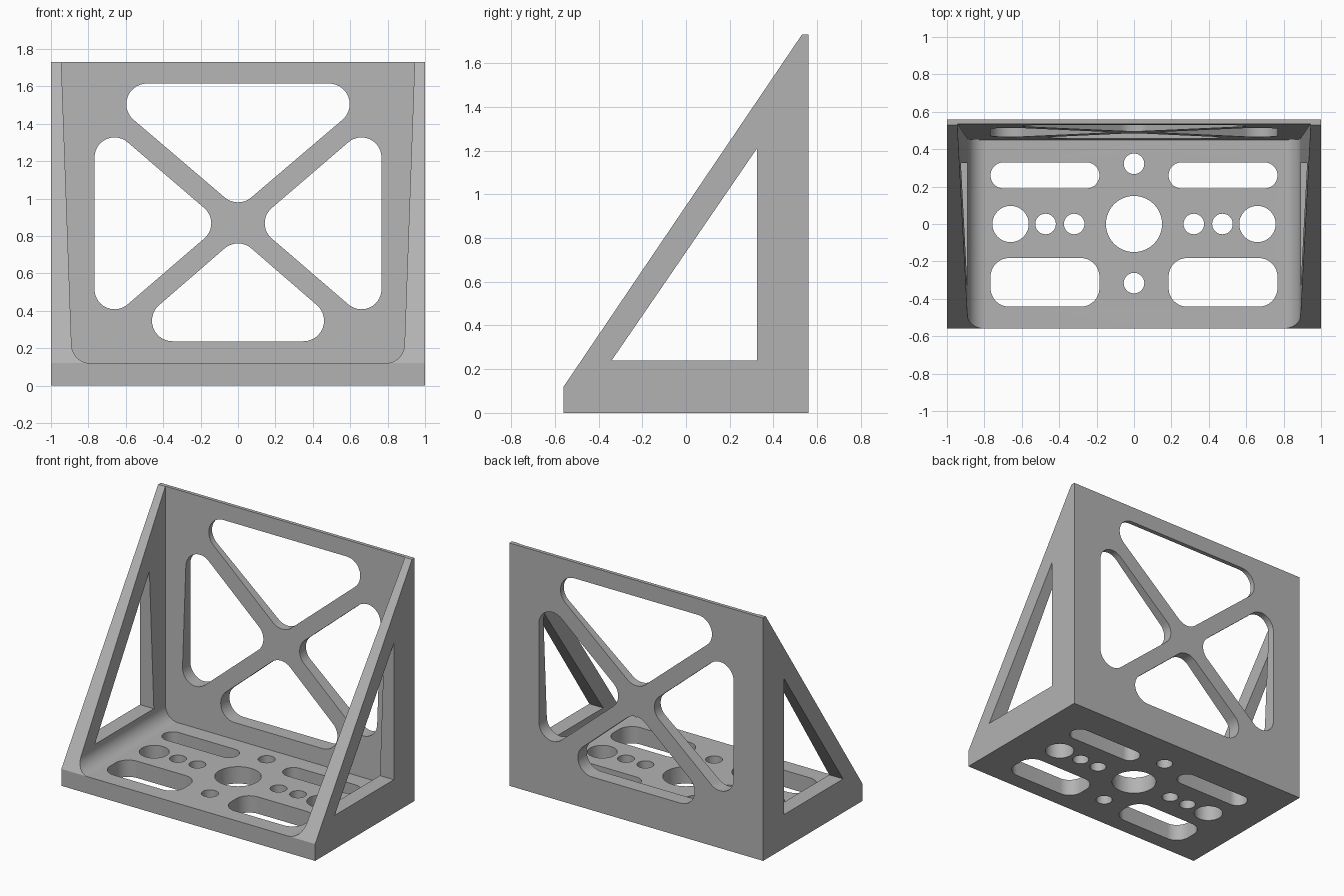
import bpy, bmesh, math
from mathutils import Vector

default = bpy.data.objects.get("Cube")
if default:
    bpy.data.objects.remove(default, do_unlink=True)

grey = bpy.data.materials.new("mid grey")
grey.use_nodes = True
GREY = (0.45, 0.45, 0.45, 1)
grey.diffuse_color = GREY
grey.node_tree.nodes["Principled BSDF"].inputs["Base Color"].default_value = GREY

# How a 2D outline point plus a depth becomes a 3D point, per extrusion axis
PLACE = {
    "x": lambda u, v, d: (d, u, v),
    "y": lambda u, v, d: (u, d, v),
    "z": lambda u, v, d: (u, v, d),
}


def rounded(centres, r, steps=14):
    """Outline around equal circles at counter-clockwise centres."""
    pts, n = [], len(centres)
    for i in range(n):
        prev, c, nxt = (Vector(centres[(i + k) % n]) for k in (-1, 0, 1))
        e1, e2 = c - prev, nxt - c
        a = math.atan2(-e1.x, e1.y)
        a = math.atan2(e1.y, e1.x) - math.pi / 2
        sweep = (math.atan2(e2.y, e2.x) - math.pi / 2 - a) % (2 * math.pi)
        for k in range(steps + 1):
            t = a + sweep * k / steps
            pts.append((c.x + r * math.cos(t), c.y + r * math.sin(t)))
    return pts


def circle(x, y, r, n=40):
    return [(x + r * math.cos(math.tau * k / n), y + r * math.sin(math.tau * k / n))
            for k in range(n)]


def box_outline(x0, x1, y0, y1, r):
    """Rounded rectangle, or a slot when the radius is half its height."""
    x0, x1, y0, y1 = x0 + r, x1 - r, y0 + r, y1 - r
    if y1 - y0 < 0.001:
        return rounded([(x0, y0), (x1, y0)], r, 20)
    return rounded([(x0, y0), (x1, y0), (x1, y1), (x0, y1)], r)


def mirrored(outline):
    return [(-u, v) for u, v in reversed(outline)]


def prisms(name, outlines, axis, near, far):
    """Extrude outlines along an axis; far may depend on the outline point."""
    bm = bmesh.new()
    place = PLACE[axis]
    for outline in outlines:
        a = [bm.verts.new(place(u, v, near)) for u, v in outline]
        b = [bm.verts.new(place(u, v, far(u, v) if callable(far) else far))
             for u, v in outline]
        bm.faces.new(a)
        bm.faces.new(b[::-1])
        for i in range(len(a)):
            j = (i + 1) % len(a)
            bm.faces.new((a[j], a[i], b[i], b[j]))
    bmesh.ops.recalc_face_normals(bm, faces=bm.faces)
    mesh = bpy.data.meshes.new(name)
    bm.to_mesh(mesh)
    bm.free()
    mesh.materials.append(grey)
    obj = bpy.data.objects.new(name, mesh)
    bpy.context.collection.objects.link(obj)
    return obj


# Solid wedge-shaped body
profile = [(-0.56, 0), (0.56, 0), (0.56, 1.73), (0.53, 1.73), (-0.56, 0.12)]
bracket = prisms("angle_bracket", [profile], "x", -1, 1)

# Inner pocket: filleted floor, drafted side walls and leaning back plate
pocket = rounded([(-0.79, 0.22), (0.79, 0.22), (0.854, 2), (-0.854, 2)], 0.1)
cutters = [prisms("pocket_cutter", [pocket], "y", -0.8,
                  lambda u, v: 0.45 + (v - 0.12) * 0.0528)]

# Triangular windows through both side walls
cutters.append(prisms("side_window_cutter",
                      [[(-0.34, 0.24), (0.325, 0.24), (0.325, 1.21)]], "x", -1.2, 1.2))

# Four rounded windows leaving a diagonal cross in the back plate
side = rounded([(0.25, 0.868), (0.66, 0.515), (0.66, 1.22)], 0.107)
top = rounded([(0, 1.09), (0.487, 1.505), (-0.487, 1.505)], 0.11)
bottom = rounded([(-0.35, 0.347), (0.35, 0.347), (0, 0.65)], 0.11)
cutters.append(prisms("back_window_cutter", [top, bottom, side, mirrored(side)],
                      "y", 0.36, 0.7))

# Mounting holes and slots in the base
holes = [circle(0, 0, 0.15), circle(0, 0.322, 0.055), circle(0, -0.316, 0.055)]
half = [circle(0.66, 0, 0.097), circle(0.473, 0, 0.055), circle(0.32, 0, 0.055),
        box_outline(0.185, 0.767, 0.19, 0.33, 0.07),
        box_outline(0.185, 0.767, -0.442, -0.182, 0.1)]
holes += half + [mirrored(o) for o in half]
cutters.append(prisms("base_hole_cutter", holes, "z", -0.1, 0.2))

# Cut everything and bake the result
for cutter in cutters:
    cutter.hide_render = True
    mod = bracket.modifiers.new(cutter.name, "BOOLEAN")
    mod.operation = "DIFFERENCE"
    mod.solver = "EXACT"
    mod.object = cutter
bpy.context.view_layer.update()
graph = bpy.context.evaluated_depsgraph_get()
baked = bpy.data.meshes.new_from_object(bracket.evaluated_get(graph))
bracket.modifiers.clear()
bracket.data = baked
for cutter in cutters:
    bpy.data.objects.remove(cutter, do_unlink=True)

# Smooth the fillets and hole walls, keep the edges crisp
bpy.ops.object.select_all(action="DESELECT")
bracket.select_set(True)
bpy.context.view_layer.objects.active = bracket
bpy.ops.object.shade_smooth_by_angle(angle=math.radians(30))
